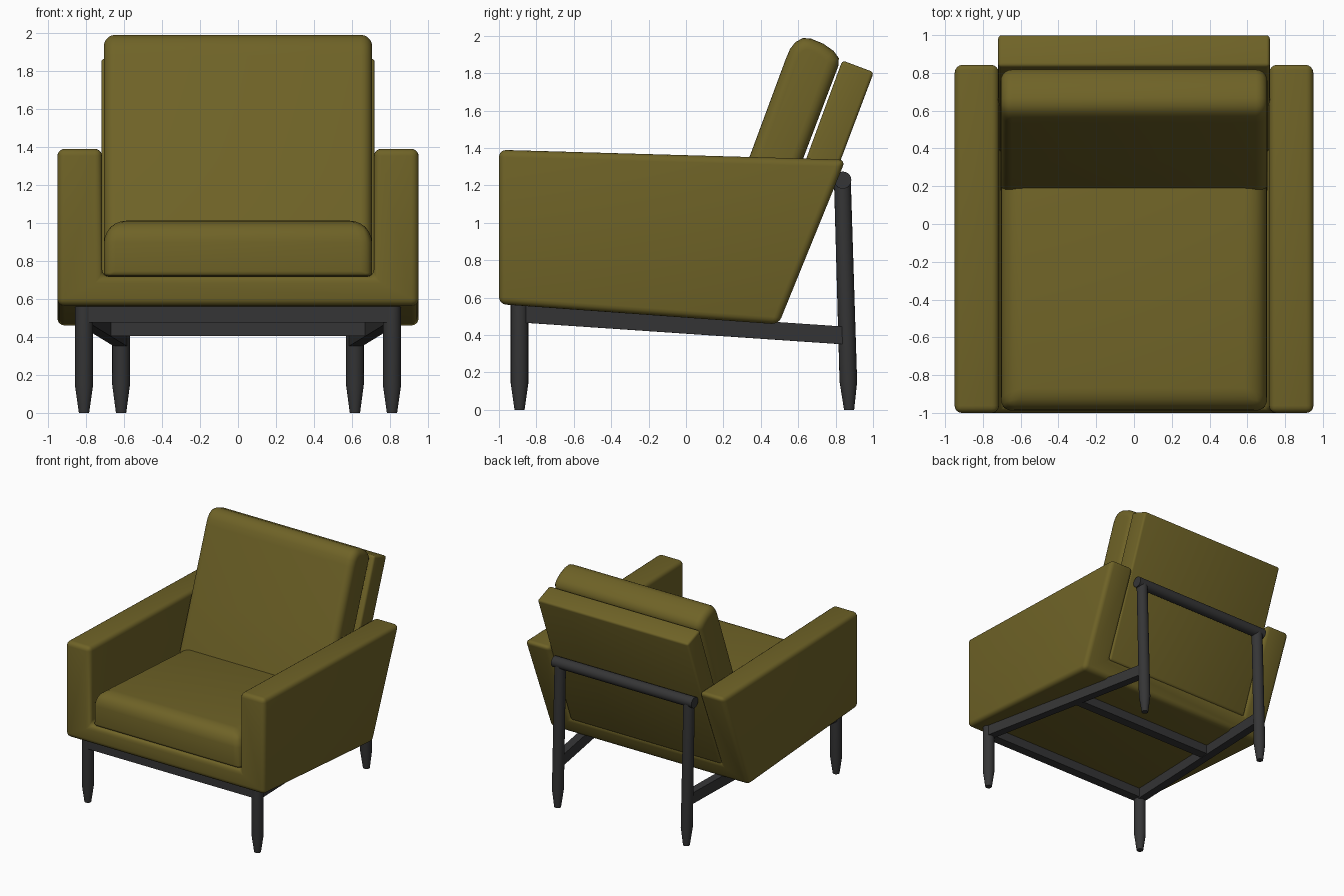
import bpy, bmesh, math
from mathutils import Vector

if "Cube" in bpy.data.objects:
    bpy.data.objects.remove(bpy.data.objects["Cube"])


def material(name, rgb):
    m = bpy.data.materials.new(name)
    m.diffuse_color = (*rgb, 1)
    m.use_nodes = True
    m.node_tree.nodes["Principled BSDF"].inputs["Base Color"].default_value = m.diffuse_color
    return m


OLIVE = material("olive_fabric", (0.158, 0.124, 0.020))
DARK = material("dark_metal", (0.036, 0.036, 0.037))


def finish(name, bm, mat, bevel=0, segments=4, limit='ANGLE'):
    """Turn a bmesh into an object, round its edges and shade it smooth."""
    bmesh.ops.recalc_face_normals(bm, faces=bm.faces[:])
    me = bpy.data.meshes.new(name)
    bm.to_mesh(me)
    bm.free()
    me.materials.append(mat)
    ob = bpy.data.objects.new(name, me)
    bpy.context.collection.objects.link(ob)
    bpy.ops.object.select_all(action='DESELECT')
    ob.select_set(True)
    bpy.context.view_layer.objects.active = ob
    if bevel:
        mod = ob.modifiers.new("round", 'BEVEL')
        mod.width, mod.segments, mod.limit_method = bevel, segments, limit
        mod.angle_limit = math.radians(45)
        bpy.ops.object.modifier_apply(modifier=mod.name)
    bpy.ops.object.shade_smooth_by_angle(angle=math.radians(40))
    return ob


def loft(rings):
    """Skin a list of equal-length closed rings and cap both ends."""
    bm = bmesh.new()
    vs = [[bm.verts.new(p) for p in ring] for ring in rings]
    n = len(vs[0])
    for a, b in zip(vs, vs[1:]):
        for i in range(n):
            j = (i + 1) % n
            bm.faces.new((a[i], a[j], b[j], b[i]))
    bm.faces.new(vs[0][::-1])
    bm.faces.new(vs[-1])
    return bm


def extrude_x(profile, half):
    """Extrude a side (y, z) profile symmetrically across x."""
    return loft([[(x, y, z) for y, z in profile] for x in (-half, half)])


def leg(name, stations):
    """Round leg from (centre, radius) stations."""
    rings = [[(c[0] + r * math.cos(a), c[1] + r * math.sin(a), c[2])
              for a in (2 * math.pi * k / 20 for k in range(20))]
             for c, r in stations]
    return finish(name, loft(rings), DARK)


def beam(name, a, b, w, h):
    """Rectangular bar between two points."""
    a, b = Vector(a), Vector(b)
    side = (b - a).cross(Vector((0, 0, 1))).normalized() * w / 2
    up = Vector((0, 0, h / 2))
    rings = [[p + side + up, p - side + up, p - side - up, p + side - up]
             for p in (a, b)]
    return finish(name, loft(rings), DARK)


# Body: U-shaped shell of two arms and the base, with a raked back end
XO, XI = 0.95, 0.715


def u_ring(zb, zf, zt, y_of):
    pts = [(-XO, zb), (XO, zb), (XO, zt), (XI, zt),
           (XI, zf), (-XI, zf), (-XI, zt), (-XO, zt)]
    return [(x, y_of(z), z) for x, z in pts]


body = loft([u_ring(0.565, 0.72, 1.39, lambda z: -1.0),
             u_ring(0.457, 0.61, 1.337, lambda z: 0.495 + 0.407 * (z - 0.457))])
finish("body_with_arms", body, OLIVE, 0.038)

# Seat cushion: large radius on the top edges, smaller elsewhere
seat = extrude_x([(-0.988, 0.722), (-0.988, 1.018), (0.32, 0.945), (0.32, 0.63)], 0.705)
layer = seat.edges.layers.float.new("bevel_weight_edge")
for e in seat.edges:
    top = sum(v.co.z > 0.8 for v in e.verts)
    e[layer] = (0.2, 0.5, 1.0)[top]
finish("seat_cushion", seat, OLIVE, 0.12, 6, 'WEIGHT')

# Back cushion: leaning pad with a rounded top
finish("back_cushion", extrude_x(
    [(0.095, 0.70), (0.335, 1.34), (0.535, 1.88), (0.556, 1.929), (0.585, 1.966),
     (0.625, 1.988), (0.67, 1.984), (0.735, 1.957), (0.79, 1.918), (0.817, 1.88),
     (0.815, 1.84), (0.625, 1.34), (0.385, 0.70)], 0.706), OLIVE, 0.06, 5)

# Back panel: flat slab behind the cushion
finish("back_panel", extrude_x(
    [(0.37, 0.60), (0.836, 1.868), (1.004, 1.805), (0.55, 0.60)], 0.719),
    OLIVE, 0.018, 3)

# Legs and side rails, mirrored left and right
for s, tag in ((-1, "left"), (1, "right")):
    fx, rx = 0.81 * s, 0.615 * s
    leg("front_leg_" + tag, [((fx, -0.89, 0), 0.027), ((fx, -0.89, 0.14), 0.047),
                             ((fx, -0.89, 0.562), 0.047)])
    leg("rear_leg_" + tag, [((rx, 0.872, 0), 0.027), ((rx, 0.868, 0.15), 0.047),
                            ((rx, 0.836, 1.23), 0.045)])
    beam("side_rail_" + tag, (fx, -0.89, 0.515), (rx, 0.866, 0.396), 0.07, 0.095)

# Cross rails under the seat
beam("front_rail", (-0.81, -0.89, 0.52), (0.81, -0.89, 0.52), 0.08, 0.09)
beam("middle_rail", (-0.70, 0.10, 0.447), (0.70, 0.10, 0.447), 0.08, 0.085)

# Round rail joining the tops of the rear legs
finish("rear_top_rail", loft(
    [[(x, 0.838 + 0.046 * math.cos(a), 1.228 + 0.046 * math.sin(a))
      for a in (2 * math.pi * k / 20 for k in range(20))] for x in (-0.67, 0.67)]),
    DARK)
